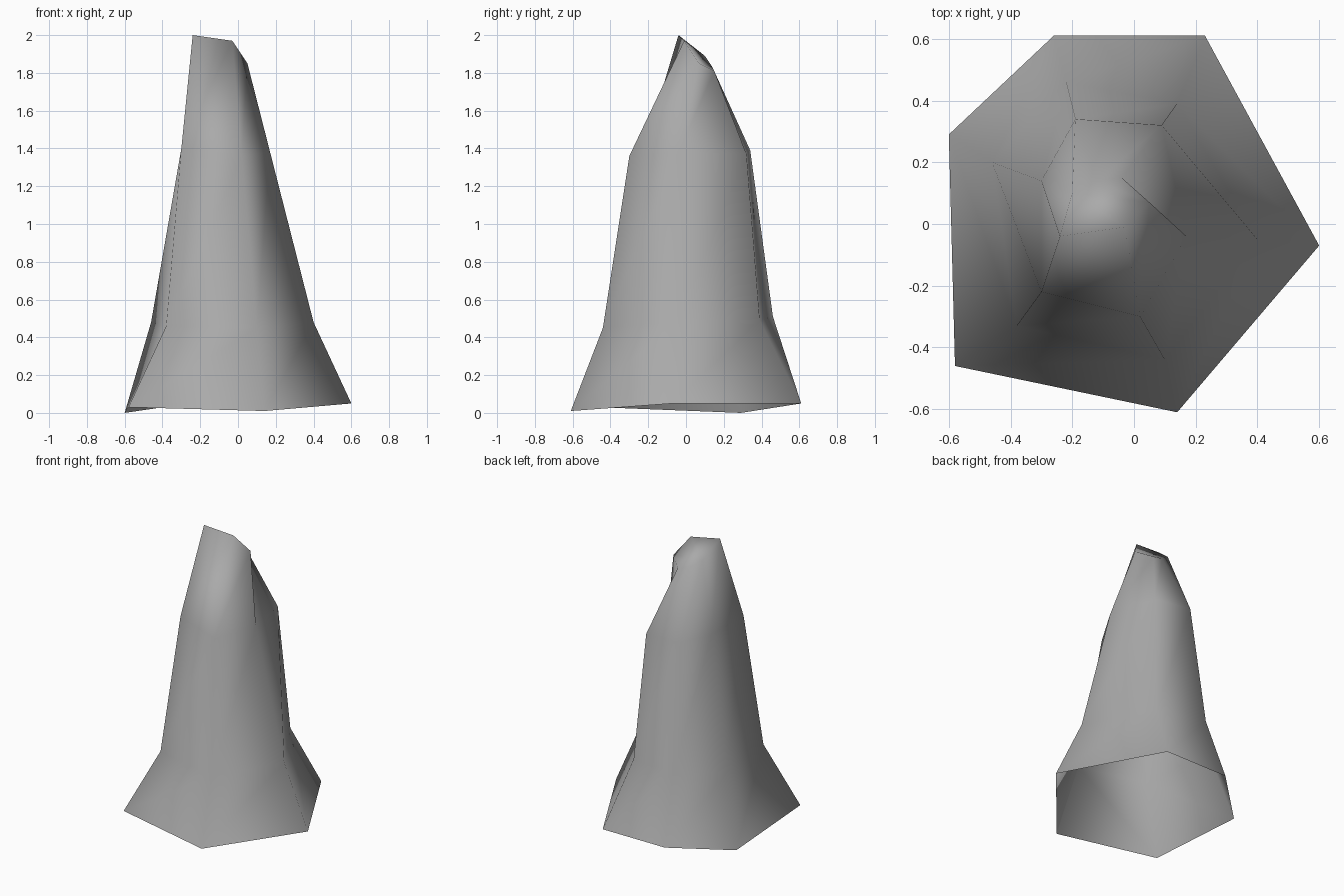
import bpy
import bmesh

# Remove the default object
default_object = bpy.data.objects.get("Cube")
if default_object:
    bpy.data.objects.remove(default_object, do_unlink=True)


def make_material(name, colour):
    material = bpy.data.materials.new(name)
    material.use_nodes = True
    material.diffuse_color = colour
    shader = material.node_tree.nodes["Principled BSDF"]
    shader.inputs["Base Color"].default_value = colour
    shader.inputs["Roughness"].default_value = 0.8
    return material


# Six-sided cross-sections of the spire, counter-clockwise from the +x corner
foot = [(.6, -.07, .05), (.23, .61, .05), (-.26, .61, .05),
        (-.6, .29, 0), (-.58, -.46, .03), (.14, -.61, .01)]
waist = [(.4, -.05, .48), (.14, .39, .49), (-.22, .46, .51),
         (-.46, .2, .48), (-.38, -.33, .46), (.1, -.44, .45)]
shoulder = [(.17, -.04, 1.38), (.09, .32, 1.37), (-.19, .34, 1.39),
            (-.3, .14, 1.4), (-.3, -.22, 1.4), (.02, -.3, 1.36)]
crown = [(.05, .07, 1.85), (-.04, .15, 1.81), (-.12, .14, 1.83),
         (-.2, .1, 1.89), (-.24, -.04, 2), (-.03, -.01, 1.97)]


def build_spire(name, sections, material):
    bm = bmesh.new()
    rings = [[bm.verts.new(point) for point in section] for section in sections]

    # Side walls, left open at the foot
    for lower, upper in zip(rings, rings[1:]):
        for i in range(len(lower)):
            j = (i + 1) % len(lower)
            bm.faces.new((lower[i], lower[j], upper[j], upper[i]))

    # Slanted broken tip, folded along its ridge
    east, north_east, north_west, west, peak, front = rings[-1]
    for triangle in ((peak, front, west), (front, east, west),
                     (east, north_west, west), (east, north_east, north_west)):
        bm.faces.new(triangle)

    for face in bm.faces:
        face.smooth = True
    mesh = bpy.data.meshes.new(name)
    bm.to_mesh(mesh)
    bm.free()
    mesh.materials.append(material)
    spire = bpy.data.objects.new(name, mesh)
    bpy.context.collection.objects.link(spire)
    return spire


stone_grey = make_material("stone grey", (.4, .4, .4, 1))
build_spire("rock_spire", (foot, waist, shoulder, crown), stone_grey)
